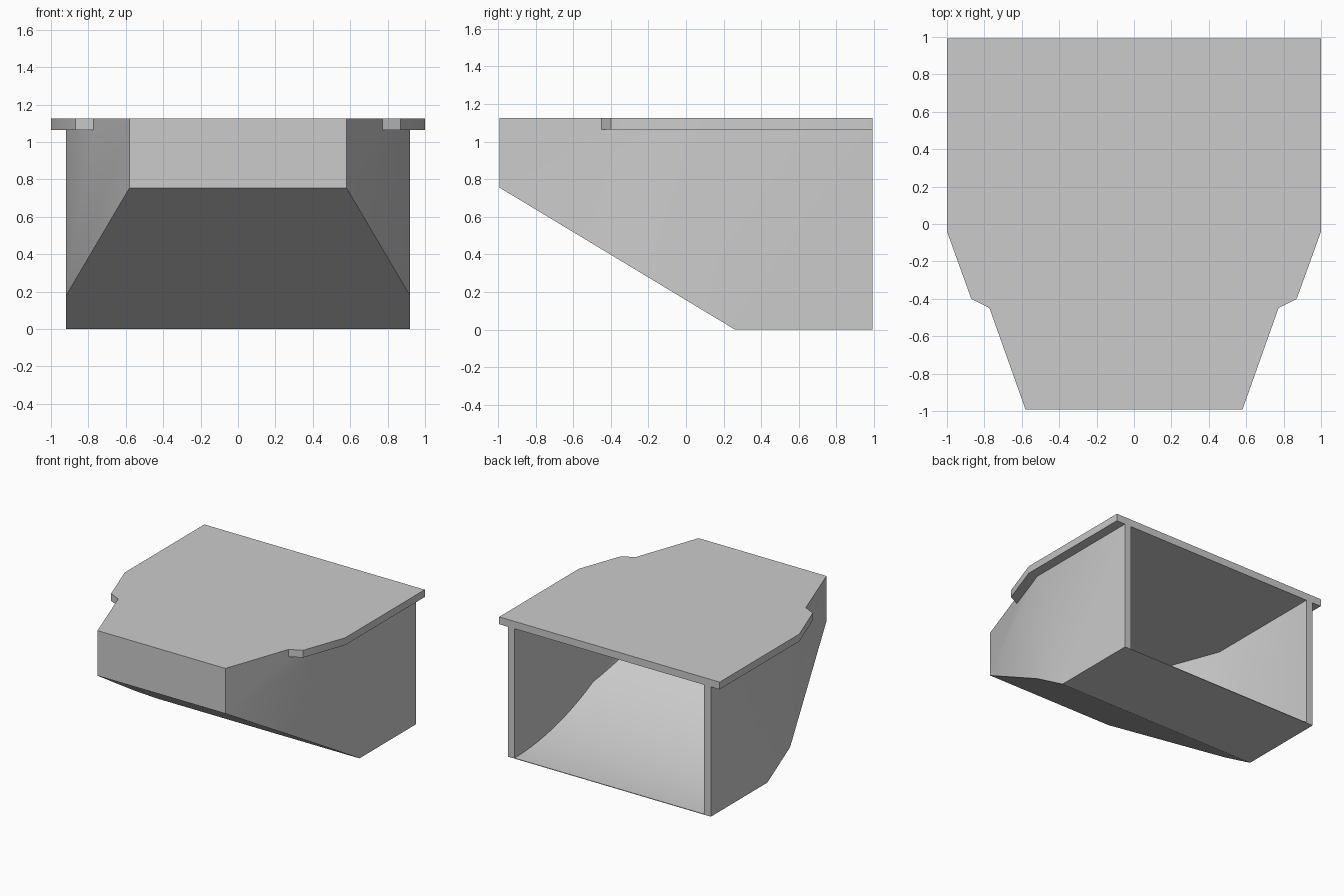
import bpy, bmesh, math
from mathutils import Vector

if "Cube" in bpy.data.objects:
    bpy.data.objects.remove(bpy.data.objects["Cube"], do_unlink=True)

grey = bpy.data.materials.new("plain grey")
grey.use_nodes = True
grey.diffuse_color = (0.6, 0.6, 0.6, 1)
grey.node_tree.nodes["Principled BSDF"].inputs["Base Color"].default_value = (0.6, 0.6, 0.6, 1)

BACK, HEIGHT, WALL = 0.992, 1.125, 0.06
CEILING = HEIGHT - WALL


def prism(name, outline, offset, helper=True):
    """Extrude a closed 3D outline by an offset vector."""
    bm = bmesh.new()
    face = bm.faces.new([bm.verts.new(p) for p in outline])
    new = bmesh.ops.extrude_face_region(bm, geom=[face])["geom"]
    bmesh.ops.translate(bm, vec=Vector(offset),
                        verts=[v for v in new if isinstance(v, bmesh.types.BMVert)])
    bmesh.ops.recalc_face_normals(bm, faces=bm.faces)
    mesh = bpy.data.meshes.new(name)
    bm.to_mesh(mesh)
    bm.free()
    mesh.materials.append(grey)
    ob = bpy.data.objects.new(name, mesh)
    bpy.context.collection.objects.link(ob)
    ob.hide_render = helper
    return ob


def plan(name, half, z0, z1, helper=True):
    """Prism from the right half of a plan outline, mirrored across x."""
    full = half + [(-x, y) for x, y in reversed(half)]
    return prism(name, [(x, y, z0) for x, y in full], (0, 0, z1 - z0), helper)


def side(name, profile):
    """Prism from a side profile, spanning the whole width."""
    return prism(name, [(-1.5, y, z) for y, z in profile], (3, 0, 0))


def combine(ob, other, operation):
    """Apply a boolean and discard the helper."""
    mod = ob.modifiers.new("boolean", "BOOLEAN")
    mod.operation, mod.solver, mod.object = operation, "EXACT", other
    bpy.context.view_layer.objects.active = ob
    bpy.ops.object.modifier_apply(modifier=mod.name)
    bpy.data.objects.remove(other, do_unlink=True)


# Outer housing: tapered plan with a sloped underside
housing = plan("housing", [(0.92, BACK), (0.92, -0.035), (0.58, -BACK)], 0, HEIGHT, False)
combine(housing, side("slope_cutter", [(-1.2, -0.2), (0.26 + 0.332, -0.2), (0.26, 0),
                                       (-BACK, 0.755), (-1.2, 0.755 + 0.125)]), "DIFFERENCE")

# Lid with overhanging side rims
lid = plan("lid", [(1, BACK), (1, -0.04), (0.87, -0.4), (0.77, -0.45), (0.6, -0.45)],
           CEILING, HEIGHT)
combine(housing, lid, "UNION")

# Cavity: tapered inside, floor curving up into the slope
cavity = plan("cavity", [(0.86, 1.1), (0.86, -0.025), (0.516, -BACK + WALL)], -0.1, CEILING)
angle, radius, steps = math.atan(0.603), 2.3, 24
floor = []
for i in range(steps + 1):
    a = angle * i / steps
    floor.append((BACK - radius * math.sin(a), 0.005 + radius * (1 - math.cos(a))))
y, z = floor[-1]
floor.append((-1.2, z + (y + 1.2) * math.tan(angle)))
combine(cavity, side("floor_profile", [(1.2, 0.005)] + floor + [(-1.2, 1.4), (1.2, 1.4)]),
        "INTERSECT")
combine(housing, cavity, "DIFFERENCE")

# Merge flat regions and shade
bm = bmesh.new()
bm.from_mesh(housing.data)
bmesh.ops.remove_doubles(bm, verts=bm.verts, dist=0.0005)
bmesh.ops.dissolve_limit(bm, angle_limit=math.radians(0.3), verts=bm.verts, edges=bm.edges)
bm.to_mesh(housing.data)
bm.free()
bpy.ops.object.select_all(action="DESELECT")
housing.select_set(True)
bpy.context.view_layer.objects.active = housing
bpy.ops.object.shade_smooth_by_angle(angle=math.radians(30))
